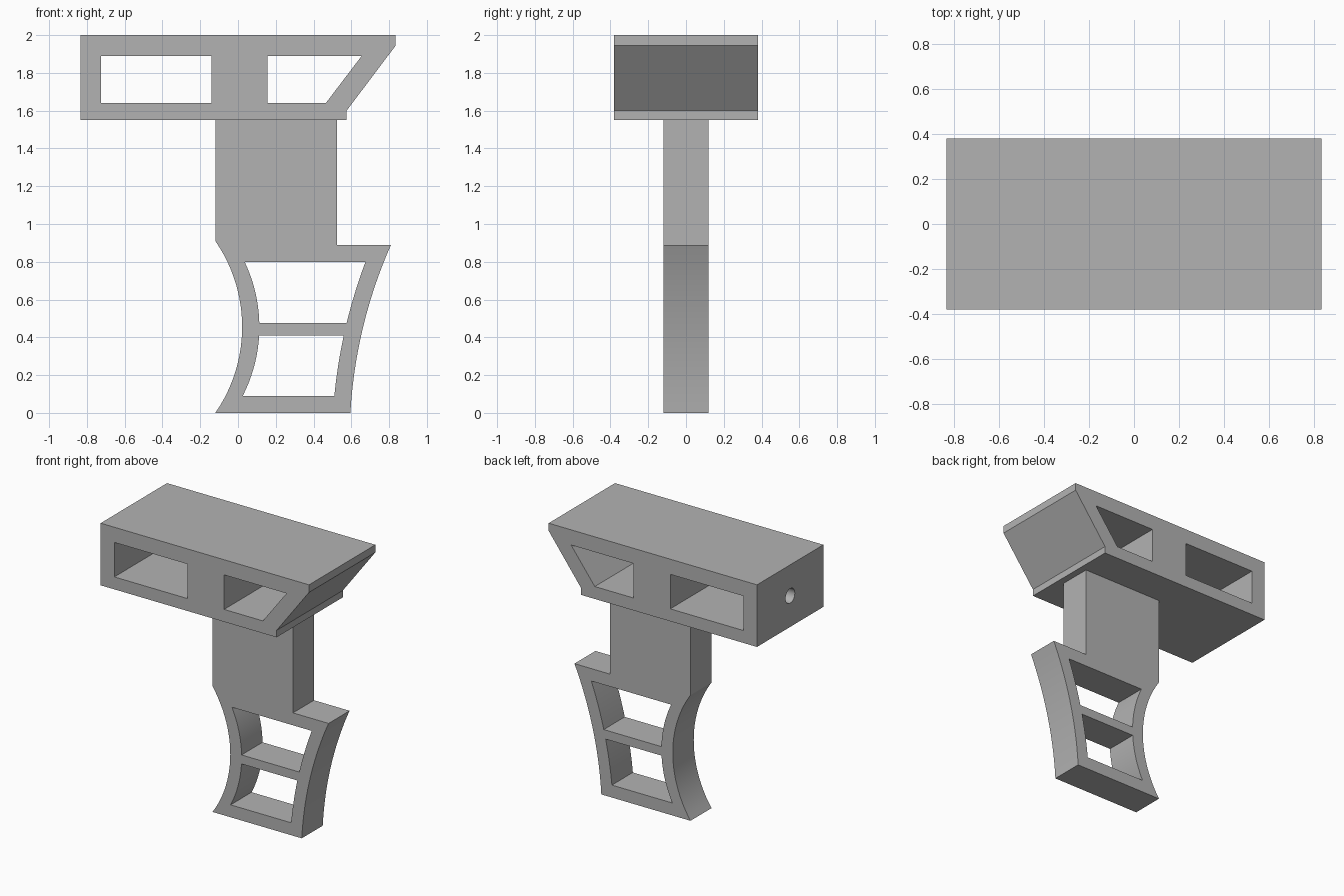
import bpy, bmesh, math
from mathutils import Vector, geometry

cube = bpy.data.objects.get("Cube")
if cube:
    bpy.data.objects.remove(cube, do_unlink=True)

grey = bpy.data.materials.new("plain grey")
grey.use_nodes = True
colour = (0.45, 0.45, 0.45, 1)
grey.diffuse_color = colour
grey.node_tree.nodes["Principled BSDF"].inputs["Base Color"].default_value = colour


def circle(a, b, c):
    """Centre and radius of the circle through three points."""
    a, b, c = Vector(a), Vector(b), Vector(c)
    m, n = (a + b) / 2, (b + c) / 2
    u, v = (b - a).orthogonal(), (c - b).orthogonal()
    centre = geometry.intersect_line_line_2d  # finite segments, so solve directly
    t = (n - m).cross(v) / u.cross(v)
    centre = m + u * t
    return centre, (a - centre).length


def arc(curve, z0, z1, steps=12):
    """Points along a sideways-bowed arc from height z0 to z1."""
    centre, r = circle(*curve)
    side = 1 if curve[1][0] > centre.x else -1
    heights = [z0 + (z1 - z0) * i / steps for i in range(steps + 1)]
    return [(centre.x + side * math.sqrt(r * r - (z - centre.y) ** 2), z) for z in heights]


def plate(name, half_depth, *loops):
    """Solid plate from an outline followed by its window outlines."""
    data = bpy.data.curves.new(name, "CURVE")
    data.dimensions = "2D"
    data.fill_mode = "BOTH"
    data.extrude = half_depth
    for loop in loops:
        spline = data.splines.new("POLY")
        spline.points.add(len(loop) - 1)
        for point, (x, z) in zip(spline.points, loop):
            point.co = (x, z, 0, 1)
        spline.use_cyclic_u = True
    temp = bpy.data.objects.new(name + "_profile", data)
    bpy.context.collection.objects.link(temp)
    graph = bpy.context.evaluated_depsgraph_get()
    mesh = bpy.data.meshes.new_from_object(temp.evaluated_get(graph))
    bpy.data.objects.remove(temp, do_unlink=True)

    # Weld caps to walls and stand the profile upright
    bm = bmesh.new()
    bm.from_mesh(mesh)
    bmesh.ops.remove_doubles(bm, verts=bm.verts, dist=0.0001)
    for v in bm.verts:
        v.co = (v.co.x, -v.co.z, v.co.y)
    bmesh.ops.recalc_face_normals(bm, faces=bm.faces)
    bm.to_mesh(mesh)
    bm.free()
    mesh.materials.clear()
    mesh.materials.append(grey)
    obj = bpy.data.objects.new(name, mesh)
    bpy.context.collection.objects.link(obj)
    return obj


# Top block with a sloped end and two windows through it
block = plate(
    "top_block", 0.38,
    [(-0.835, 1.55), (0.575, 1.55), (0.575, 1.6), (0.835, 1.945), (0.835, 2), (-0.835, 2)],
    [(-0.725, 1.64), (-0.14, 1.64), (-0.14, 1.89), (-0.725, 1.89)],
    [(0.155, 1.64), (0.465, 1.64), (0.655, 1.89), (0.155, 1.89)],
)

# Round hole through the square end wall
bpy.ops.mesh.primitive_cylinder_add(
    vertices=32, radius=0.053, depth=0.2, location=(-0.8, 0, 1.775), rotation=(0, math.pi / 2, 0))
cutter = bpy.context.object
cutter.name = "end_hole_cutter"
cutter.data.materials.append(grey)
cutter.hide_render = True
cutter.hide_viewport = False
cut = block.modifiers.new("end hole", "BOOLEAN")
cut.object = cutter
cut.operation = "DIFFERENCE"
cut.solver = "EXACT"
bpy.ops.object.select_all(action="DESELECT")
bpy.context.view_layer.objects.active = block
block.select_set(True)
bpy.ops.object.modifier_apply(modifier=cut.name)
bpy.data.objects.remove(cutter, do_unlink=True)

# Stem and curved grip with two windows
outer_back = ((-0.12, 0), (0.022, 0.455), (-0.12, 0.91))
outer_front = ((0.595, 0), (0.66, 0.445), (0.81, 0.89))
inner_back = ((0.025, 0.09), (0.113, 0.445), (0.035, 0.8))
inner_front = ((0.51, 0.09), (0.568, 0.445), (0.675, 0.8))


def window(z0, z1):
    return arc(inner_front, z0, z1) + arc(inner_back, z1, z0)


grip = plate(
    "stem_and_grip", 0.12,
    arc(outer_front, 0, 0.89, 24) + [(0.525, 0.89), (0.525, 1.57), (-0.12, 1.57)]
    + arc(outer_back, 0.91, 0, 24),
    window(0.09, 0.41),
    window(0.475, 0.8),
)

# Smooth the curved walls, keep the corners sharp
for obj in (block, grip):
    bpy.ops.object.select_all(action="DESELECT")
    bpy.context.view_layer.objects.active = obj
    obj.select_set(True)
    bpy.ops.object.shade_smooth_by_angle(angle=math.radians(25))
